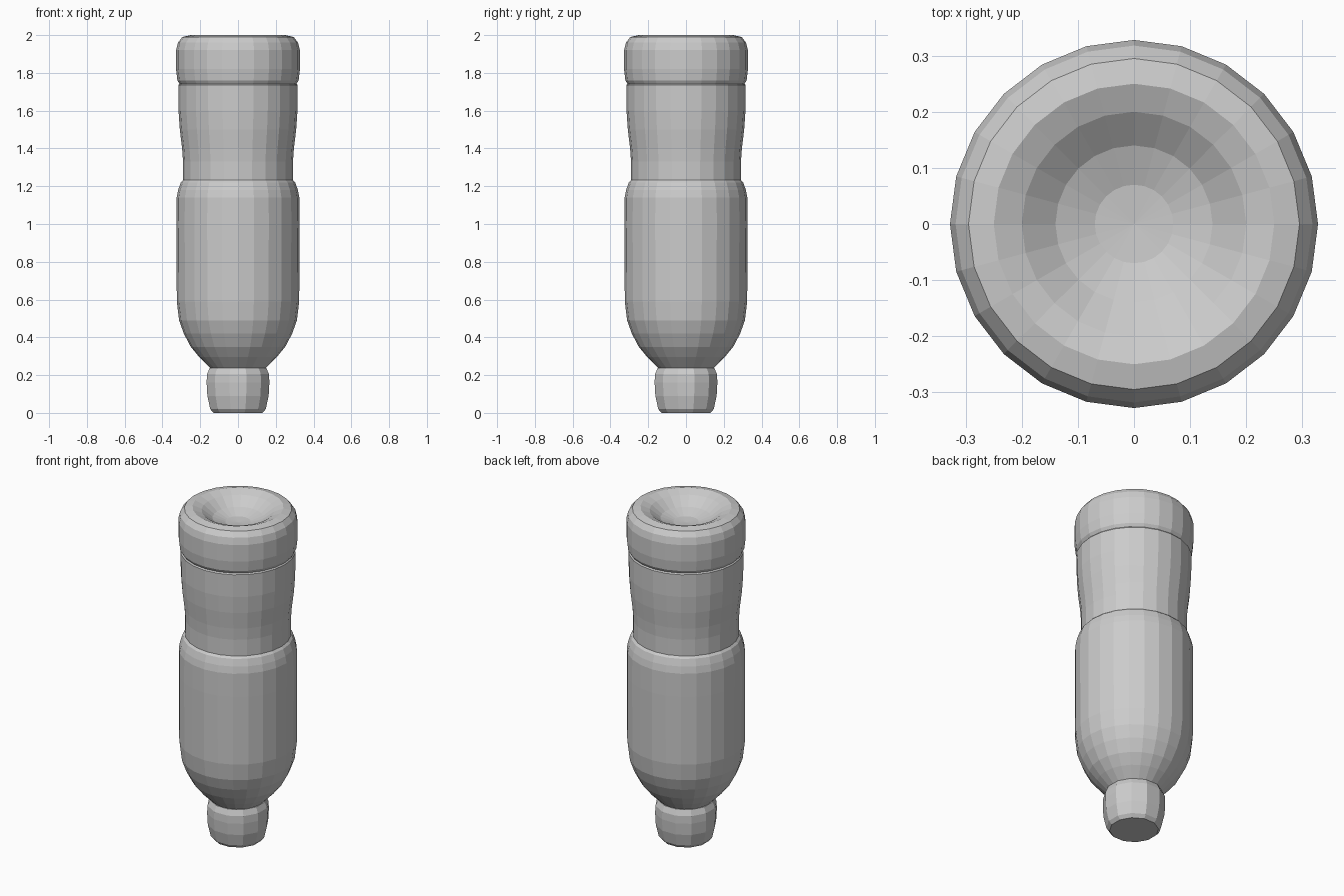
import bpy, bmesh, math

if "Cube" in bpy.data.objects:
    bpy.data.objects.remove(bpy.data.objects["Cube"])


def lathe(name, profile, sides, turn=0.0):
    """Spin a (radius, height) profile into a closed, flat-faced solid."""
    bm = bmesh.new()
    rings = []
    for r, z in profile:
        if r == 0:
            rings.append([bm.verts.new((0, 0, z))])
        else:
            rings.append([bm.verts.new((r * math.cos(turn + math.tau * i / sides),
                                        r * math.sin(turn + math.tau * i / sides), z))
                          for i in range(sides)])
    for a, b in zip(rings, rings[1:]):
        for i in range(sides):
            j = (i + 1) % sides
            quad = [a[i % len(a)], a[j % len(a)], b[j % len(b)], b[i % len(b)]]
            bm.faces.new(list(dict.fromkeys(quad)))
    bmesh.ops.recalc_face_normals(bm, faces=bm.faces)
    mesh = bpy.data.meshes.new(name)
    bm.to_mesh(mesh)
    bm.free()
    obj = bpy.data.objects.new(name, mesh)
    bpy.context.collection.objects.link(obj)
    return obj


# Bottle standing upside down: shoulder, grip waist, heel and dished base
body = [(0, 0.22), (0.13, 0.22), (0.155, 0.245), (0.205, 0.295), (0.25, 0.35),
        (0.287, 0.42), (0.312, 0.49), (0.324, 0.59), (0.326, 1.0), (0.325, 1.14),
        (0.317, 1.18), (0.303, 1.22), (0.291, 1.232), (0.291, 1.33), (0.296, 1.40),
        (0.308, 1.50), (0.315, 1.60), (0.316, 1.735), (0.310, 1.742), (0.321, 1.76),
        (0.328, 1.82), (0.328, 1.92), (0.318, 1.96), (0.295, 1.99), (0.25, 2.0),
        (0.20, 1.98), (0.14, 1.935), (0.07, 1.91), (0, 1.905)]
lathe("bottle_body", body, 24)

# Screw cap at the bottom
cap = [(0, 0), (0.135, 0), (0.152, 0.02), (0.168, 0.09), (0.172, 0.16),
       (0.17, 0.205), (0.155, 0.238), (0, 0.238)]
lathe("bottle_cap", cap, 12, math.pi / 12)
